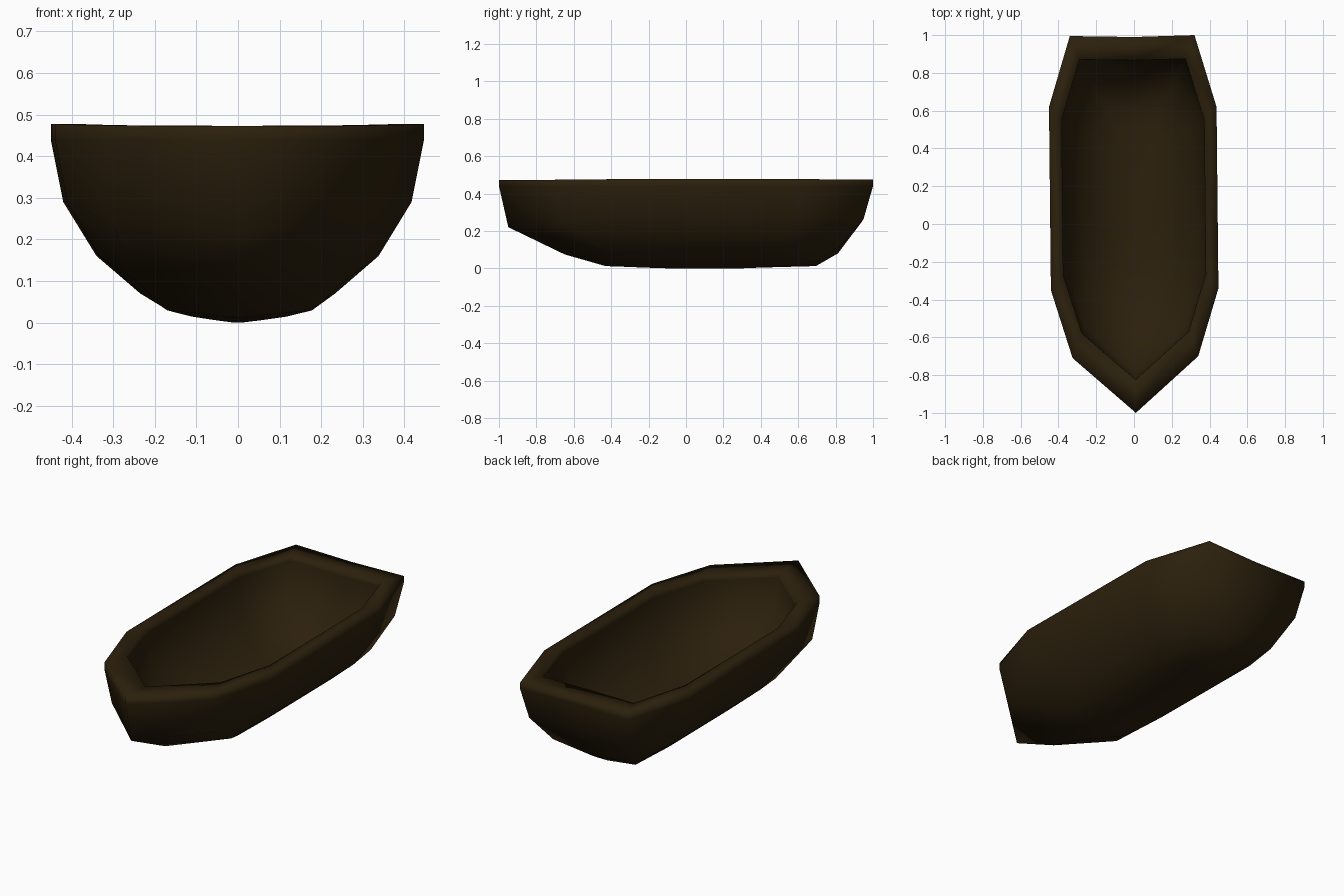
import bpy
import bmesh

cube = bpy.data.objects.get("Cube")
if cube:
    bpy.data.objects.remove(cube, do_unlink=True)

# Dark timber colour
wood = bpy.data.materials.new("dark_brown_wood")
wood.use_nodes = True
colour = (0.025, 0.0145, 0.0038, 1)
wood.diffuse_color = colour
wood.node_tree.nodes["Principled BSDF"].inputs["Base Color"].default_value = colour

# Rim plan around from the bow: x, y, and how far the point follows the end height
plan = [(0.01, -1, 1), (0.34, -0.7, 0.7), (0.447, -0.34, 0), (0.437, 0.62, 0),
        (0.32, 1, 0.6), (0, 0.99, 1), (-0.34, 0.995, 0.6), (-0.45, 0.62, 0),
        (-0.44, -0.35, 0), (-0.325, -0.71, 0.7)]

# Levels from rim to keel: half width, side z, bow y, bow z, stern y, stern z
levels = [(0.45, 0.477, -1, 0.472, 1, 0.472),
          (0.45, 0.44, -1, 0.44, 1, 0.44),
          (0.42, 0.29, -0.95, 0.22, 0.95, 0.25),
          (0.34, 0.16, -0.65, 0.075, 0.82, 0.08),
          (0.235, 0.07, -0.43, 0.012, 0.7, 0.012),
          (0.155, 0.03, -0.32, 0.008, 0.55, 0.008),
          (0.075, 0.01, -0.22, 0.004, 0.4, 0.004),
          (0.01, 0, -0.1, 0, 0.3, 0)]


def skin(bm, scale=1, shift=0):
    """Make one ring of vertices per level, shrunk towards the rim by scale."""
    rim = levels[0][1]
    made = []
    for width, side_z, bow, bow_z, stern, stern_z in levels:
        ring = []
        for x, y, follow in plan:
            end_z = bow_z if y < 0 else stern_z
            z = side_z + (end_z - side_z) * follow
            along = bow + (y + 1) * (stern - bow) / 2
            ring.append(bm.verts.new((x * width / levels[0][0] * scale,
                                      along * scale + shift,
                                      rim - (rim - z) * scale)))
        made.append(ring)
    return made


# Hull: outside skin, rim and inside skin in one closed loft
bm = bmesh.new()
loft = skin(bm)[::-1] + skin(bm, 0.85, 0.025)
count = len(plan)
for low, high in zip(loft, loft[1:]):
    for i in range(count):
        j = (i + 1) % count
        bm.faces.new((low[i], low[j], high[j], high[i]))
bm.faces.new(loft[0][::-1])
bm.faces.new(loft[-1])
bmesh.ops.recalc_face_normals(bm, faces=bm.faces)
for face in bm.faces:
    face.smooth = True

mesh = bpy.data.meshes.new("boat_hull")
bm.to_mesh(mesh)
bm.free()
mesh.materials.append(wood)
hull = bpy.data.objects.new("boat_hull", mesh)
bpy.context.collection.objects.link(hull)
